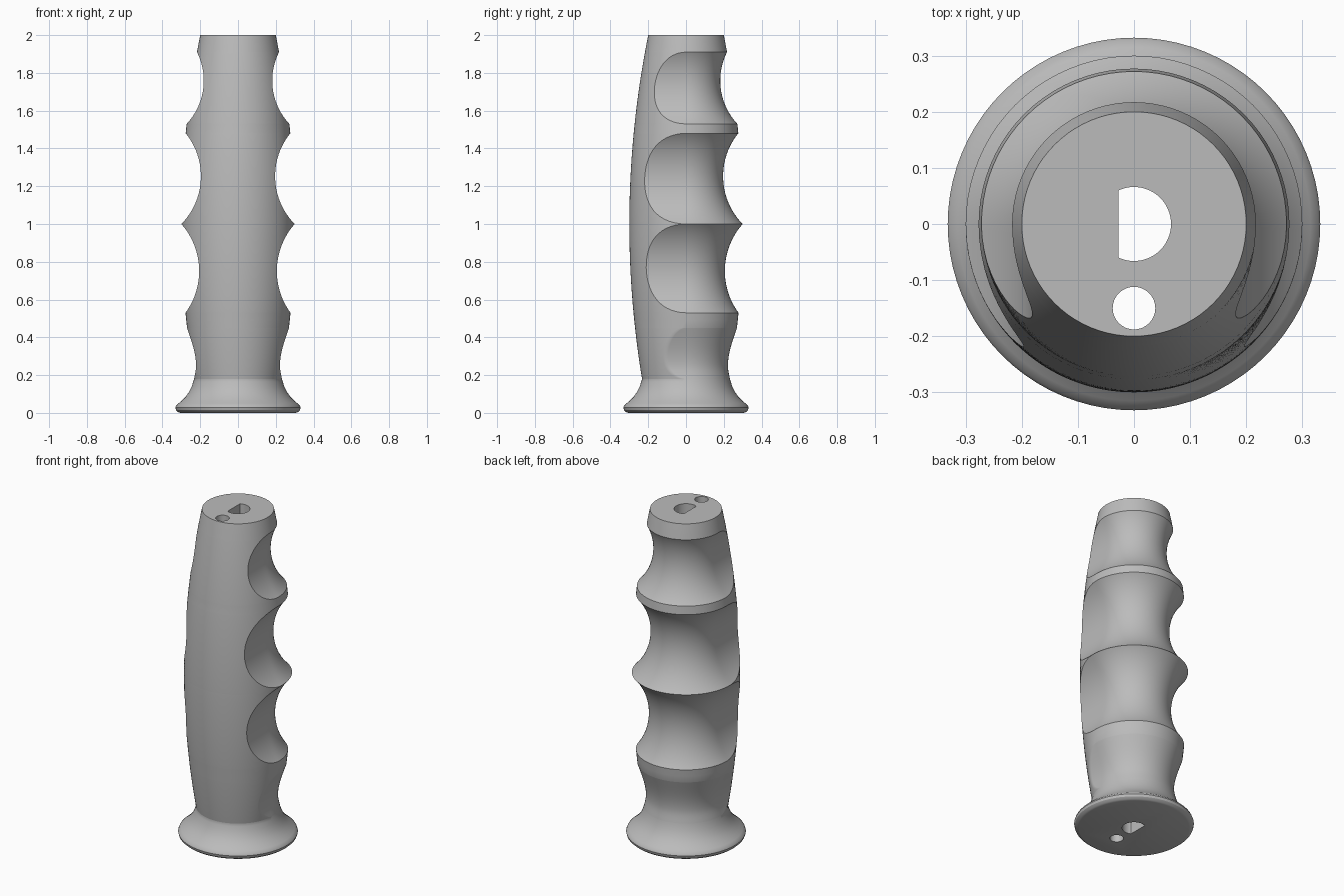
import bpy, bmesh
from math import sin, cos, pi, sqrt, atan2, radians

cube = bpy.data.objects.get("Cube")
if cube:
    bpy.data.objects.remove(cube, do_unlink=True)

grey = bpy.data.materials.new("matte grey")
grey.use_nodes = True
colour = (0.5, 0.5, 0.5, 1)
grey.diffuse_color = colour
grey.node_tree.nodes["Principled BSDF"].inputs["Base Color"].default_value = colour


def barrel(z):
    """Radius of the plain, bulging grip."""
    return 0.3 - 0.1 * (z - 1) ** 2


def eased(low, high, n):
    """Heights packed towards both ends of a span."""
    return [low + (high - low) * (1 - cos(pi * i / n)) / 2 for i in range(n + 1)]


def finger_groove(low, high, arc):
    """Rows (z, front radius, grip half width) for one round finger groove."""
    r0, r1 = barrel(low), barrel(high)
    dz, dr = high - low, r1 - r0
    chord = sqrt(dz * dz + dr * dr)
    reach = sqrt(arc * arc - chord * chord / 4)
    cr = (r0 + r1) / 2 + reach * dz / chord
    cz = (low + high) / 2 - reach * dr / chord
    return [(z, barrel(z), min(barrel(z), cr - sqrt(arc * arc - (z - cz) ** 2)))
            for z in eased(low, high, 28)]


def soft_groove(low, mid, high, waist):
    """Rows for the shallow groove that melts into the base."""
    rows = []
    for z in eased(low, high, 28):
        end = high if z > mid else low
        t = (z - mid) / (end - mid)
        width = waist + (barrel(end) - waist) * t * t * (1.6 - 0.6 * t)
        rows.append((z, barrel(z), min(barrel(z), width)))
    return rows


def section(z, r, g, back=20, side=8, front=20):
    """Half round at the back, straight sides, barrel arc at the front."""
    y = -sqrt(max(r * r - g * g, 0))
    half = [(g * sin(pi / 2 * i / back), g * cos(pi / 2 * i / back)) for i in range(back)]
    half += [(g, y * i / side) for i in range(side)]
    start = atan2(g, -y)
    half += [(r * sin(start * (1 - i / front)), -r * cos(start * (1 - i / front)))
             for i in range(front + 1)]
    mirrored = [(-x, v) for x, v in half[-2:0:-1]]
    return [(x, v, z) for x, v in half + mirrored]


# Flared foot, from the underside up to the grip
foot = [(0, 0.305), (0.004, 0.317), (0.014, 0.328), (0.028, 0.332), (0.039, 0.328),
        (0.05, 0.315), (0.065, 0.298), (0.085, 0.278), (0.11, 0.26), (0.14, 0.245),
        (0.165, 0.237)]
rows = [(z, r, r) for z, r in foot]
# Grip with its grooves, bottom to top
rows += soft_groove(0.18, 0.25, 0.45, 0.222)
rows += [(0.49, barrel(0.49), barrel(0.49))]
rows += finger_groove(0.53, 1.0, 0.375)
rows += finger_groove(1.0, 1.48, 0.36)[1:]
rows += finger_groove(1.53, 1.91, 0.335)
rows += [(z, barrel(z), barrel(z)) for z in (1.94, 1.97, 2.0)]

bm = bmesh.new()
rings = [[bm.verts.new(p) for p in section(*row)] for row in rows]
for lower, upper in zip(rings, rings[1:]):
    n = len(lower)
    for i in range(n):
        j = (i + 1) % n
        bm.faces.new((lower[j], lower[i], upper[i], upper[j]))
bm.faces.new(rings[0])
bm.faces.new(rings[-1][::-1])
bmesh.ops.remove_doubles(bm, verts=bm.verts, dist=0.00002)
bmesh.ops.recalc_face_normals(bm, faces=bm.faces)


def make_object(name, mesh_data):
    mesh = bpy.data.meshes.new(name)
    mesh_data.to_mesh(mesh)
    mesh_data.free()
    obj = bpy.data.objects.new(name, mesh)
    mesh.materials.append(grey)
    bpy.context.collection.objects.link(obj)
    return obj


def prism(name, outline):
    """Upright cutter that passes through the whole handle."""
    pm = bmesh.new()
    base = pm.faces.new([pm.verts.new((x, y, -0.1)) for x, y in outline])
    top = bmesh.ops.extrude_face_region(pm, geom=[base])["geom"]
    bmesh.ops.translate(pm, vec=(0, 0, 2.2),
                        verts=[v for v in top if isinstance(v, bmesh.types.BMVert)])
    bmesh.ops.recalc_face_normals(pm, faces=pm.faces)
    cutter = make_object(name, pm)
    cutter.hide_render = True
    return cutter


grip = make_object("handle_grip", bm)

# D-shaped shaft hole and round cable hole
flat = pi - 1.135
shaft = [(0.066 * cos(flat * (i / 20 - 1)), 0.066 * sin(flat * (i / 20 - 1))) for i in range(41)]
cable = [(0.038 * cos(2 * pi * i / 32), -0.15 + 0.038 * sin(2 * pi * i / 32)) for i in range(32)]
bpy.context.view_layer.objects.active = grip
for name, outline in (("shaft_hole_cutter", shaft), ("cable_hole_cutter", cable)):
    cutter = prism(name, outline)
    cut = grip.modifiers.new(name, "BOOLEAN")
    cut.operation = "DIFFERENCE"
    cut.solver = "EXACT"
    cut.object = cutter
    bpy.ops.object.modifier_apply(modifier=cut.name)
    bpy.data.objects.remove(cutter, do_unlink=True)

bpy.ops.object.select_all(action="DESELECT")
grip.select_set(True)
bpy.ops.object.shade_smooth_by_angle(angle=radians(30))
